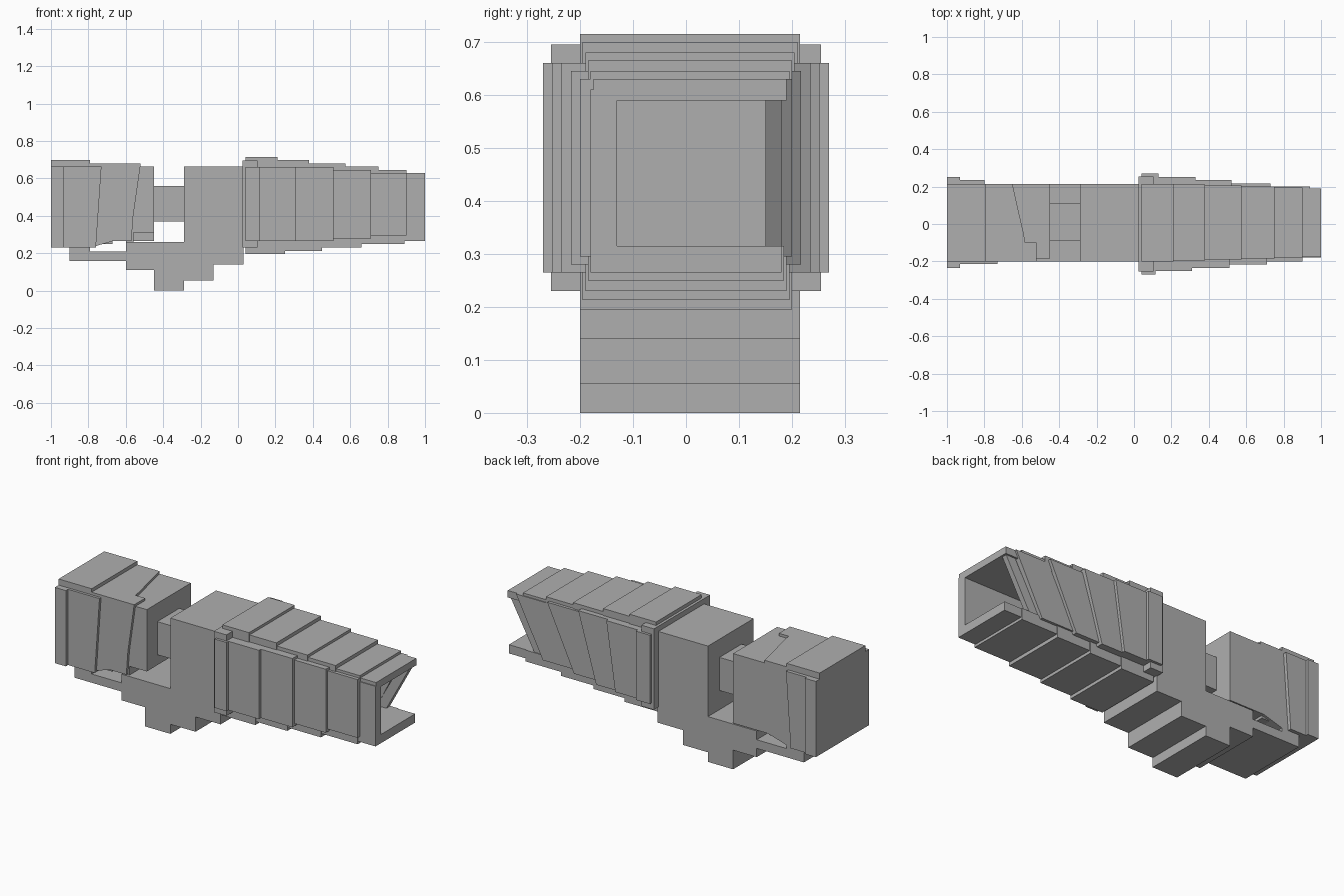
import bpy, bmesh
from mathutils import Vector

if "Cube" in bpy.data.objects:
    bpy.data.objects.remove(bpy.data.objects["Cube"])

grey = bpy.data.materials.new("plain grey")
grey.diffuse_color = (0.43, 0.43, 0.43, 1)
grey.use_nodes = True
grey.node_tree.nodes["Principled BSDF"].inputs["Base Color"].default_value = grey.diffuse_color


def prism(name, pts, axis, a, b):
    """Extrude a 2D outline along an axis from a to b."""
    def place(p, d):
        return {'x': (d, p[0], p[1]), 'y': (p[0], d, p[1]), 'z': (p[0], p[1], d)}[axis]
    bm = bmesh.new()
    face = bm.faces.new([bm.verts.new(place(p, a)) for p in pts])
    ext = bmesh.ops.extrude_face_region(bm, geom=[face])
    move = Vector(place((0, 0), b - a))
    bmesh.ops.translate(bm, vec=move, verts=[g for g in ext['geom'] if isinstance(g, bmesh.types.BMVert)])
    bmesh.ops.recalc_face_normals(bm, faces=bm.faces)
    me = bpy.data.meshes.new(name)
    bm.to_mesh(me)
    bm.free()
    me.materials.append(grey)
    ob = bpy.data.objects.new(name, me)
    bpy.context.collection.objects.link(ob)
    return ob


def box(name, x0, x1, y0, y1, z0, z1):
    return prism(name, [(x0, z0), (x1, z0), (x1, z1), (x0, z1)], 'y', y0, y1)


# Centre body with its stepped keel, notch floor and neck
prism("centre_body", [(-.6, .11), (-.45, .11), (-.45, 0), (-.29, 0), (-.29, .055),
                      (-.13, .055), (-.13, .14), (.03, .14), (.03, .665), (-.29, .665),
                      (-.29, .26), (-.6, .26)], 'y', -.2, .215)
box("neck", -.47, -.27, -.09, .11, .37, .56)

# Rear block: core, then raised plates on top and sides
prism("rear_core", [(-1, .23), (-.79, .23), (-.79, .25), (-.67, .25), (-.67, .265), (-.6, .265),
                    (-.6, .255), (-.56, .255), (-.56, .31), (-.45, .31), (-.45, .665), (-1, .665)],
      'y', -.185, .2)
prism("rear_top_plate", [(-1, -.2), (-.565, -.2), (-.59, -.05), (-.62, .08), (-.65, .215), (-1, .215)],
      'z', .6, .68)
box("rear_top_end_plate", -1, -.79, -.2, .215, .6, .70)
prism("rear_side_front", [(-1, .23), (-.79, .23), (-.67, .265), (-.57, .265), (-.56, .4), (-.52, .68), (-1, .68)],
      'y', -.2, -.1)
prism("rear_side_back", [(-1, .23), (-.79, .23), (-.67, .265), (-.45, .265), (-.45, .665), (-1, .665)],
      'y', .1, .215)
prism("rear_step_front", [(-1, .23), (-.76, .23), (-.73, .665), (-1, .665)], 'y', -.215, -.1)
prism("rear_step_back", [(-1, .23), (-.83, .23), (-.8, .665), (-1, .665)], 'y', .1, .235)
box("rear_end_front", -1, -.93, -.235, -.1, .23, .665)
box("rear_end_back", -1, -.93, .1, .25, .23, .665)

# Tray under the rear block
box("rear_tray", -.9, -.59, -.2, .215, .16, .21)
box("rear_tray_mount", -.9, -.79, -.2, .215, .2, .24)

# Collar where the tapered sleeve meets the body
for n, y0, y1, z0, z1 in (("top", -.25, .25, .59, .695), ("bottom", -.25, .25, .23, .315),
                          ("front", -.255, -.13, .23, .695), ("back", .15, .255, .23, .695)):
    box("collar_" + n, .025, .105, y0, y1, z0, z1)

# Tapered hollow sleeve: nested layers, each shallower one reaching further forward
tops = [(.21, .715), (.38, .70), (.575, .68), (.75, .665), (.9, .645), (1, .63)]
bottoms = [(.25, .195), (.45, .213), (.66, .23), (.89, .25), (1, .265)]
sides = [.27, .252, .235, .217, .2, .18]
front_ends = [.115, .31, .51, .71, .9, 1]
back_ends = [.13, .33, .52, .73, .94, 1]
side_z = [(.265, .66), (.265, .66), (.265, .66), (.28, .645), (.295, .63), (.3, .61)]

start = .04
for i, (end, z) in enumerate(tops):
    w = .2 - .005 * i
    box(f"sleeve_top_{i}", start, end, -w, w + .015, .59, z)
    start = end
start = .04
for i, (end, z) in enumerate(bottoms):
    w = .2 - .005 * i
    box(f"sleeve_bottom_{i}", start, end, -w, w, z, .315)
    start = end
start = .04
for i, end in enumerate(front_ends):
    z0, z1 = side_z[i]
    box(f"sleeve_front_{i}", start, end, -sides[i], -.13, z0, z1)
    start = end
# Rear side has slanted ends, the last leaving a corner opening at the mouth
prev_top = prev_low = .04
for i, end in enumerate(back_ends):
    z0, z1 = side_z[i]
    low = end - .17 * min(1, i / 3)
    prism(f"sleeve_back_{i}", [(prev_low, z0), (low, z0), (end, z1), (prev_top, z1)], 'y', .15, sides[i])
    prev_top, prev_low = end, low
